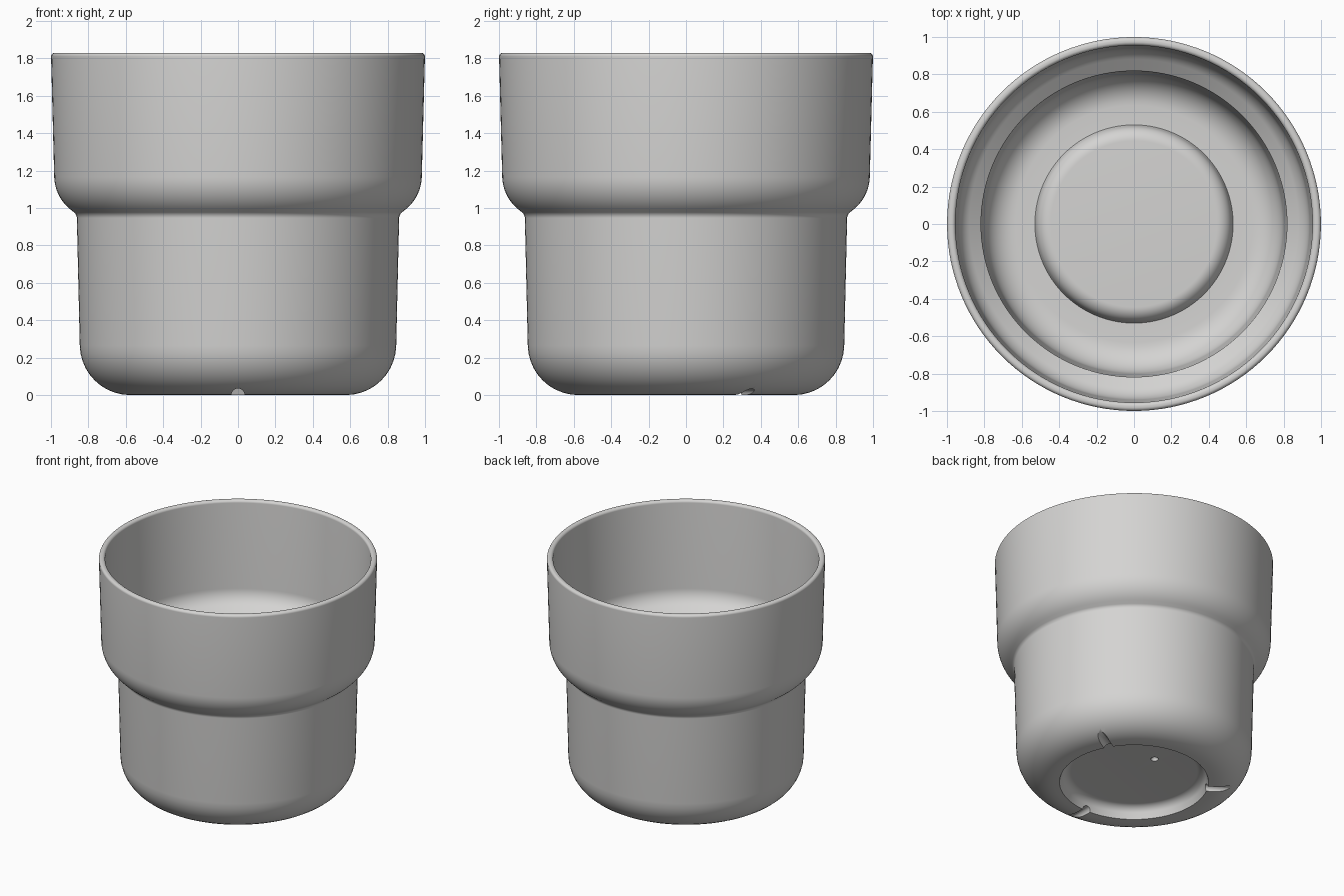
import bpy, bmesh, math
from mathutils import Vector, Matrix

if "Cube" in bpy.data.objects:
    bpy.data.objects.remove(bpy.data.objects["Cube"])

mat = bpy.data.materials.new("pale warm grey")
mat.diffuse_color = (0.66, 0.655, 0.645, 1)
mat.use_nodes = True
mat.node_tree.nodes["Principled BSDF"].inputs["Base Color"].default_value = mat.diffuse_color


def rounded(pts, steps=10):
    """Turn (r, z, corner radius) points into a polyline with filleted corners."""
    out = []
    for i, (x, z, rad) in enumerate(pts):
        p = Vector((x, z))
        if rad == 0:
            out.append(p)
            continue
        a = (Vector(pts[i - 1][:2]) - p).normalized()
        b = (Vector(pts[i + 1][:2]) - p).normalized()
        half = a.angle(b) / 2
        t = rad / math.tan(half)
        centre = p + (a + b).normalized() * (rad / math.sin(half))
        va, vb = p + a * t - centre, p + b * t - centre
        total = va.angle_signed(vb)
        for k in range(steps + 1):
            ang = -total * k / steps
            c, s = math.cos(ang), math.sin(ang)
            out.append(centre + Vector((va.x * c - va.y * s, va.x * s + va.y * c)))
    return out


def lathe(name, profile, segs=128):
    bm = bmesh.new()
    rings = []
    for p in profile:
        if p.x < 1e-6:
            rings.append([bm.verts.new((0, 0, p.y))])
        else:
            rings.append([bm.verts.new((p.x * math.cos(math.tau * i / segs),
                                        p.x * math.sin(math.tau * i / segs), p.y))
                          for i in range(segs)])
    for lo, hi in zip(rings, rings[1:]):
        for i in range(segs):
            j = (i + 1) % segs
            quad = [lo[i % len(lo)], lo[j % len(lo)], hi[j % len(hi)], hi[i % len(hi)]]
            bm.faces.new(list(dict.fromkeys(quad)))
    bmesh.ops.recalc_face_normals(bm, faces=bm.faces)
    me = bpy.data.meshes.new(name)
    bm.to_mesh(me)
    bm.free()
    ob = bpy.data.objects.new(name, me)
    bpy.context.collection.objects.link(ob)
    me.materials.append(mat)
    return ob


# Pot body: underside, outer wall, rim, inner wall, floor
pot = lathe("stepped_pot", rounded([
    (0, 0.09, 0), (0.50, 0.09, 0.07), (0.535, 0, 0),   # recessed underside
    (0.84, 0, 0.27), (0.862, 0.965, 0.04),             # lower wall
    (0.98, 1.06, 0.23), (1.0, 1.83, 0.02),             # shoulder and upper wall
    (0.955, 1.83, 0.02), (0.937, 1.07, 0.14),          # rim and inner wall
    (0.818, 0.985, 0.012), (0.795, 0.05, 0.165),       # inner ledge
    (0.53, 0.05, 0), (0.505, 0.14, 0.08), (0, 0.14, 0)]))  # floor with raised disc

# Cutters: three drain grooves across the foot, one dimple below
bm = bmesh.new()
for deg in (30, 150, 270):
    m = (Matrix.Rotation(math.radians(deg), 4, 'Z') @ Matrix.Translation((0.61, 0, 0))
         @ Matrix.Rotation(math.pi / 2, 4, 'Y'))
    bmesh.ops.create_cone(bm, cap_ends=True, segments=24, radius1=0.035,
                          radius2=0.035, depth=0.3, matrix=m)
bmesh.ops.create_uvsphere(bm, u_segments=20, v_segments=10, radius=0.028,
                          matrix=Matrix.Translation((0, 0.23, 0.09)))
me = bpy.data.meshes.new("groove_cutters")
bm.to_mesh(me)
bm.free()
cutter = bpy.data.objects.new("groove_cutters", me)
bpy.context.collection.objects.link(cutter)
me.materials.append(mat)
cutter.hide_render = True

bpy.context.view_layer.objects.active = pot
pot.select_set(True)
mod = pot.modifiers.new("grooves", 'BOOLEAN')
mod.operation, mod.solver, mod.object = 'DIFFERENCE', 'EXACT', cutter
bpy.ops.object.modifier_apply(modifier=mod.name)
bpy.data.objects.remove(cutter)
bpy.ops.object.shade_smooth_by_angle(angle=math.radians(35))
